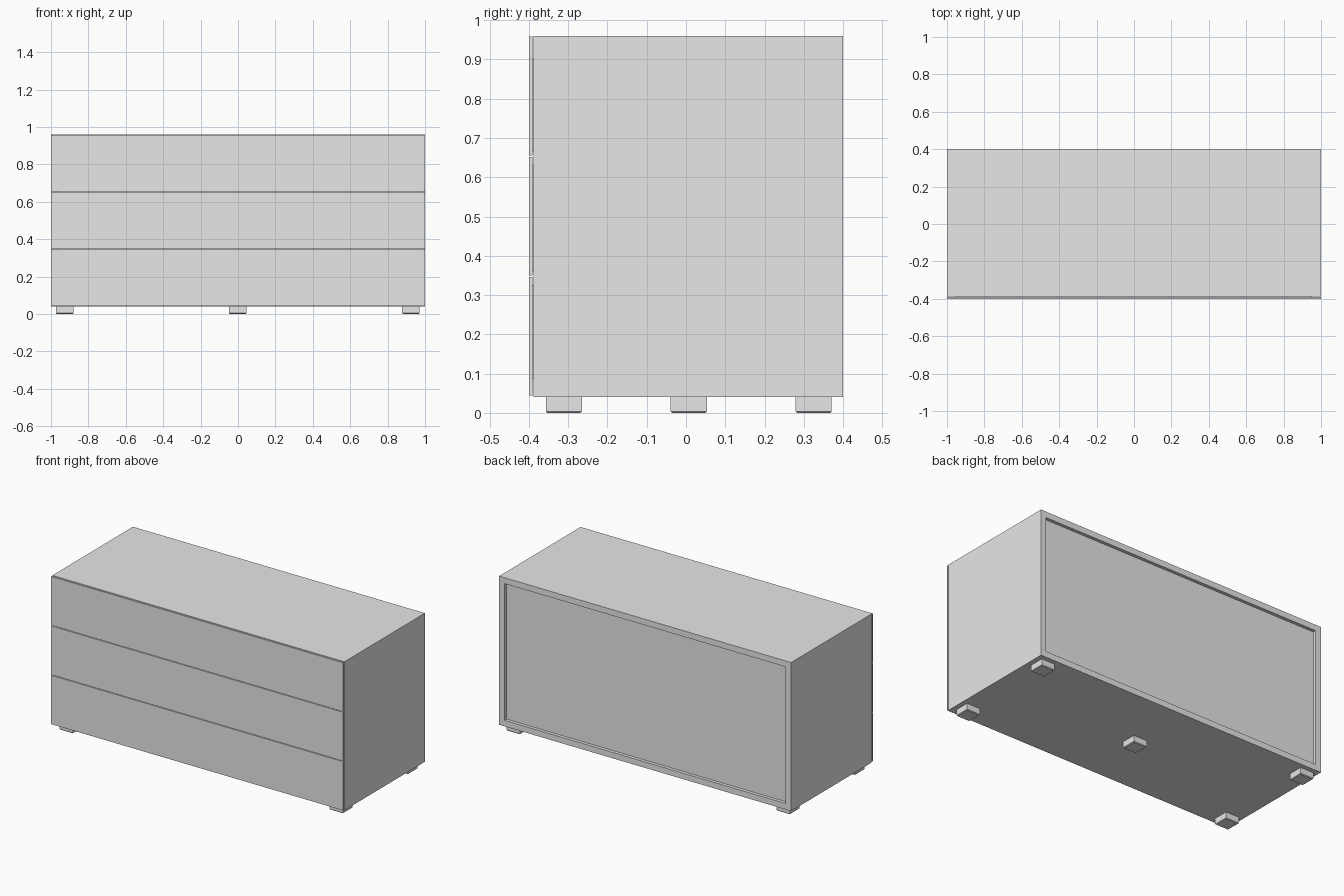
import bpy
import bmesh

old = bpy.data.objects.get("Cube")
if old:
    bpy.data.objects.remove(old, do_unlink=True)

grey = bpy.data.materials.new("plain grey")
grey.use_nodes = True
grey.diffuse_color = (0.8, 0.8, 0.8, 1)
grey.node_tree.nodes["Principled BSDF"].inputs["Base Color"].default_value = grey.diffuse_color


def boxes(name, spans):
    """One object made of boxes, each given as x, y and z ranges."""
    bm = bmesh.new()
    for span in spans:
        made = bmesh.ops.create_cube(bm, size=1)["verts"]
        for v in made:
            v.co = [(lo + hi) / 2 + c * (hi - lo) for c, (lo, hi) in zip(v.co, span)]
    mesh = bpy.data.meshes.new(name)
    bm.to_mesh(mesh)
    bm.free()
    mesh.materials.append(grey)
    obj = bpy.data.objects.new(name, mesh)
    bpy.context.collection.objects.link(obj)
    return obj


BOARD = 0.037
BOTTOM, TOP = 0.04, 0.96
FRONT, BACK = -0.388, 0.40
IN_X = 1 - BOARD
IN_LOW, IN_HIGH = BOTTOM + BOARD, TOP - BOARD

# Cabinet shell: an open frame made by cutting the inside out of a block
shell = boxes("cabinet_shell", [((-1, 1), (FRONT, BACK), (BOTTOM, TOP))])
cutter = boxes("shell_cutter", [((-IN_X, IN_X), (-0.5, 0.5), (IN_LOW, IN_HIGH))])
cutter.hide_render = True
cutter.hide_set(True)
hollow = shell.modifiers.new("hollow", "BOOLEAN")
hollow.object = cutter
hollow.solver = "EXACT"
bpy.context.view_layer.objects.active = shell
shell.select_set(True)
bpy.ops.object.modifier_apply(modifier="hollow")
bpy.data.objects.remove(cutter, do_unlink=True)

# Recessed back panel
boxes("back_panel", [((-IN_X, IN_X), (0.365, 0.38), (IN_LOW, IN_HIGH))])

# Three drawers: a thin front plate carried by a tray inside the shell
PITCH, GAP = 0.306, 0.004
for i, label in enumerate(("bottom", "middle", "top")):
    low = 0.044 + i * PITCH
    high = low + PITCH - GAP
    boxes(label + "_drawer_front", [((-1, 1), (-0.40, -0.391), (low, high))])
    z0, z1 = max(low, IN_LOW) + 0.01, min(high, IN_HIGH) - 0.02
    x, y0, y1, t = IN_X - 0.01, -0.391, 0.35, 0.02
    boxes(label + "_drawer_tray", [
        ((-x, x), (y0, y1), (z0, z0 + t)),
        ((-x, -x + t), (y0, y1), (z0 + t, z1)),
        ((x - t, x), (y0, y1), (z0 + t, z1)),
        ((-x + t, x - t), (y0, y0 + t), (z0 + t, z1)),
        ((-x + t, x - t), (y1 - t, y1), (z0 + t, z1)),
    ])

# Five square feet with slightly chamfered soles
HALF = 0.046
feet = {
    "front_right_foot": (-0.926, -0.311),
    "front_left_foot": (0.924, -0.311),
    "back_right_foot": (-0.926, 0.325),
    "back_left_foot": (0.924, 0.325),
    "centre_foot": (-0.001, 0.007),
}
for name, (x, y) in feet.items():
    foot = boxes(name, [((x - HALF, x + HALF), (y - HALF, y + HALF), (0, BOTTOM))])
    bm = bmesh.new()
    bm.from_mesh(foot.data)
    sole = [e for e in bm.edges if all(v.co.z < 0.01 for v in e.verts)]
    bmesh.ops.bevel(bm, geom=sole, offset=0.004, segments=1, affect="EDGES")
    bm.to_mesh(foot.data)
    bm.free()
